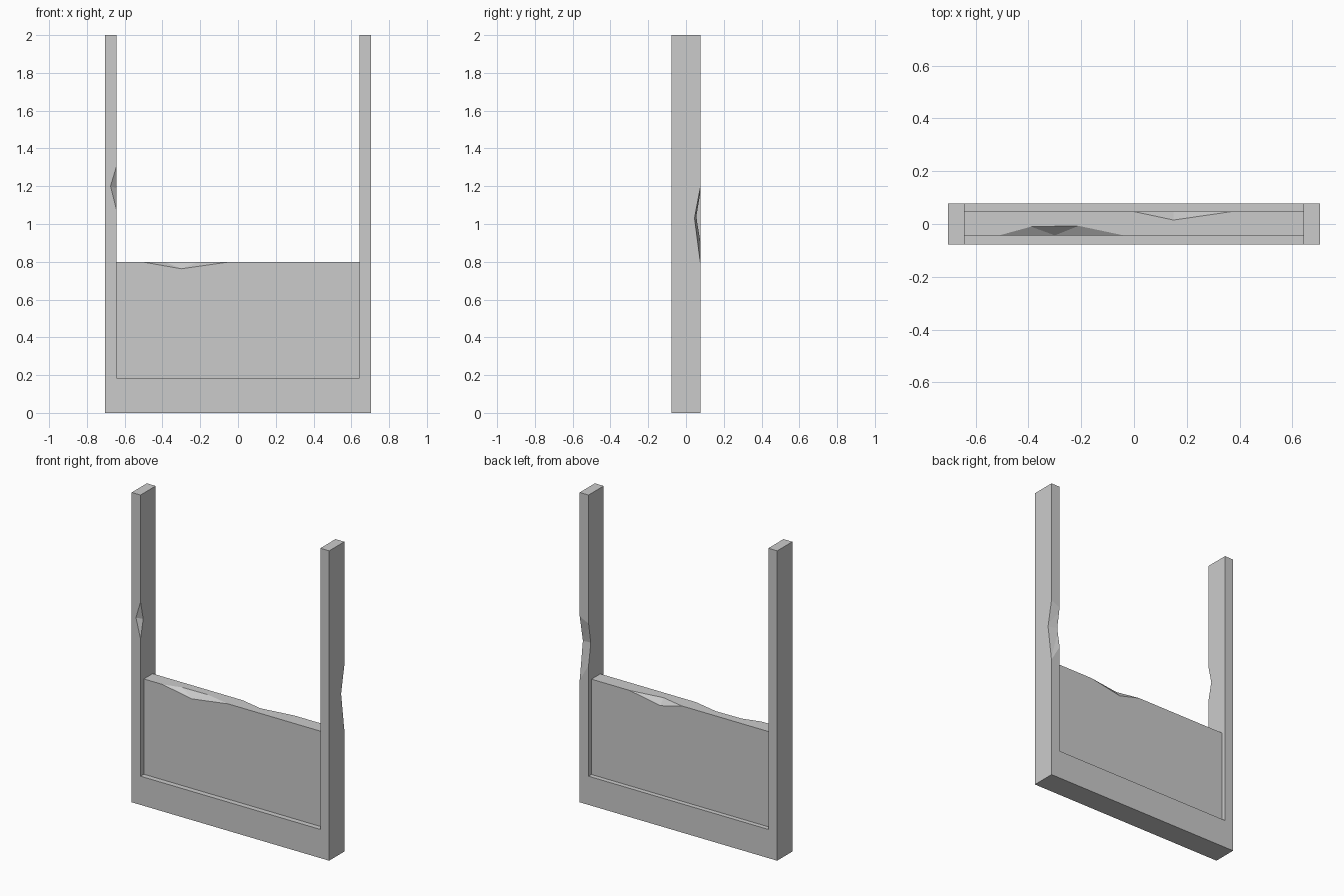
import bpy, bmesh
from mathutils import Vector

if "Cube" in bpy.data.objects:
    bpy.data.objects.remove(bpy.data.objects["Cube"])


def add_mesh(name, bm):
    bmesh.ops.recalc_face_normals(bm, faces=bm.faces)
    mesh = bpy.data.meshes.new(name)
    bm.to_mesh(mesh)
    bm.free()
    obj = bpy.data.objects.new(name, mesh)
    bpy.context.collection.objects.link(obj)
    return obj


def extrude_profile(name, profile, y0, y1):
    """Extrude an x-z outline from y0 to y1."""
    bm = bmesh.new()
    face = bm.faces.new([bm.verts.new((x, y0, z)) for x, z in profile])
    out = bmesh.ops.extrude_face_region(bm, geom=[face])
    moved = [v for v in out["geom"] if isinstance(v, bmesh.types.BMVert)]
    bmesh.ops.translate(bm, verts=moved, vec=(0, y1 - y0, 0))
    return add_mesh(name, bm)


def chip(obj, points):
    """Knock the convex hull of the points out of the object."""
    bm = bmesh.new()
    for p in points:
        bm.verts.new(p)
    bmesh.ops.convex_hull(bm, input=bm.verts)
    cutter = add_mesh("chip_cutter", bm)
    cutter.hide_render = True
    mod = obj.modifiers.new("chip", 'BOOLEAN')
    mod.operation = 'DIFFERENCE'
    mod.solver = 'EXACT'
    mod.object = cutter
    bpy.context.view_layer.objects.active = obj
    bpy.ops.object.modifier_apply(modifier=mod.name)
    bpy.data.objects.remove(cutter)


W, IN, D, SILL, TOP = 0.705, 0.642, 0.077, 0.185, 0.8
PF, PB = -0.043, 0.047

# U-shaped frame: two posts and a sill
frame = extrude_profile("frame", [(-W, 0), (W, 0), (W, 2), (IN, 2), (IN, SILL),
                                  (-IN, SILL), (-IN, 2), (-W, 2)], -D, D)

# recessed panel
panel = extrude_profile("panel", [(-IN, SILL), (IN, SILL), (IN, TOP), (-IN, TOP)], PF, PB)

# chips in the panel's top edges (last point is an apex in the air)
chip(panel, [(-0.51, PF, TOP), (-0.3, PF, 0.763), (-0.04, PF, TOP),
             (-0.39, -0.01, TOP), (-0.21, -0.007, TOP), (-0.3, PF - 0.2, TOP + 0.2)])
chip(panel, [(0.0, PB, TOP), (0.15, PB, 0.76), (0.37, PB, TOP),
             (0.15, 0.015, TOP), (0.15, PB + 0.2, TOP + 0.2)])

# chip in the left post's inner front edge
chip(frame, [(-IN, -D, 1.31), (-IN, -D, 1.07), (-0.675, -D, 1.2),
             (-IN, -0.05, 1.19), (-IN + 0.2, -D - 0.2, 1.19)])

# dent across the back of the right post, run past both sides
outer = [Vector(p) for p in ((W, D, 1.2), (W, 0.045, 1.03), (W, D, 0.79))]
inner = [Vector(p) for p in ((IN, D, 1.17), (IN, 0.055, 1.04), (IN, D, 0.9))]
ends = [a.lerp(b, t) for a, b in zip(outer, inner) for t in (-0.2, 1.2)]
chip(frame, ends + [Vector(((W + IN) / 2, D + 0.2, 1.03))])
